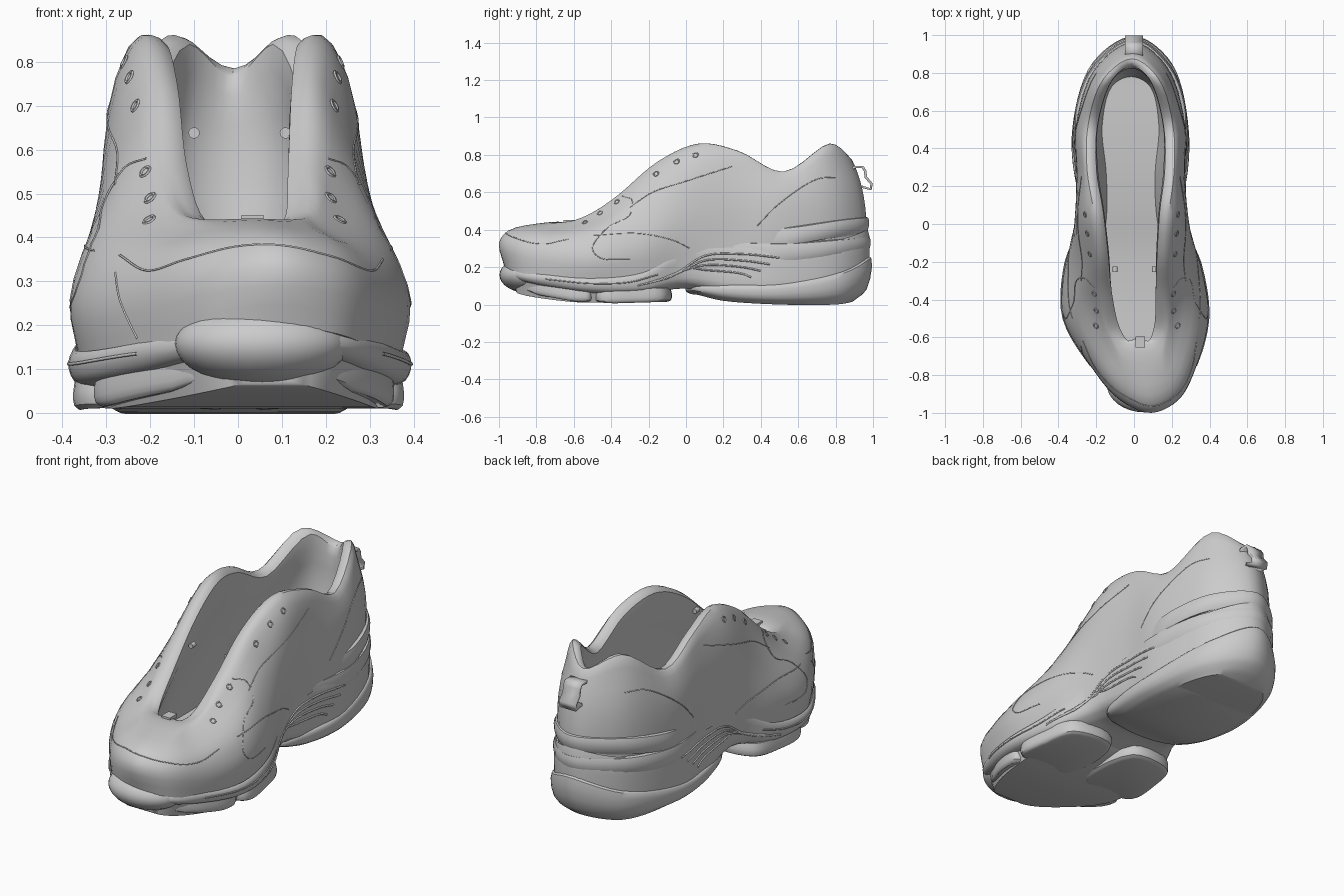
import bpy, bmesh, math
from mathutils import Vector as V
from mathutils.bvhtree import BVHTree

if "Cube" in bpy.data.objects:
    bpy.data.objects.remove(bpy.data.objects["Cube"])

# Plan centre line of the foot, and underside height of the forefoot
CENTRE = [(-1, .09), (-.8, .06), (-.6, .02), (-.4, 0), (0, -.012), (.4, -.02), (.8, -.015), (.98, 0)]
UNDER = [(-.95, .1), (-.8, .05), (-.6, .018), (-.4, .006), (-.1, .014)]


def lerp_table(table, y):
    for (a, p), (b, q) in zip(table, table[1:]):
        if y <= b:
            return p + (q - p) * max(0, (y - a) / (b - a))
    return table[-1][1]


def spline(pts, closed, n):
    """Centripetal Catmull-Rom through pts, n steps per span."""
    m, out = len(pts), []
    for i in range(m if closed else m - 1):
        if closed:
            p = [pts[(i + k) % m] for k in (-1, 0, 1, 2)]
        else:
            b, c = pts[i], pts[i + 1]
            p = [pts[i - 1] if i else b * 2 - c, b, c, pts[i + 2] if i + 2 < m else c * 2 - b]
        t = [0]
        for a, b in zip(p, p[1:]):
            t.append(t[-1] + max((b - a).length, 1e-6) ** .5)
        for s in range(n):
            u = t[1] + (t[2] - t[1]) * s / n
            q = p
            for lev in (1, 2):
                q = [q[k] + (q[k + 1] - q[k]) * ((u - t[k]) / (t[k + lev] - t[k])) for k in range(4 - lev)]
            out.append(q[0] + (q[1] - q[0]) * ((u - t[1]) / (t[2] - t[1])))
    return out if closed else out + [pts[-1]]


def ring(keys, closed=True, n=5):
    """Keys are (y, half width, z) from toe to heel; mirrored about the centre line."""
    right = [V((lerp_table(CENTRE, y) + w, y, z)) for y, w, z in keys]
    left = [V((lerp_table(CENTRE, y) - w, y, z)) for y, w, z in reversed(keys) if w > 0]
    return spline(right + left, closed, n)


def inset(keys, dw, dy, dz):
    last = len(keys) - 1
    return [(y + (dy if i == 0 else -dy if i == last else 0), max(0, w - dw), z + dz)
            for i, (y, w, z) in enumerate(keys)]


def activate(ob):
    bpy.ops.object.select_all(action='DESELECT')
    ob.select_set(True)
    bpy.context.view_layer.objects.active = ob


def mesh_object(name, verts, faces):
    me = bpy.data.meshes.new(name)
    me.from_pydata([tuple(v) for v in verts], [], faces)
    bm = bmesh.new()
    bm.from_mesh(me)
    bmesh.ops.recalc_face_normals(bm, faces=bm.faces)
    bm.to_mesh(me)
    bm.free()
    ob = bpy.data.objects.new(name, me)
    bpy.context.collection.objects.link(ob)
    activate(ob)
    bpy.ops.object.shade_smooth_by_angle(angle=math.radians(35))
    return ob


def loft(name, rings, closed=True, sub=3):
    """Skin a stack of rings; closed rings get end caps."""
    rings = list(zip(*[spline(list(col), False, sub) for col in zip(*rings)]))
    n, faces = len(rings[0]), []
    for r in range(len(rings) - 1):
        for i in range(n if closed else n - 1):
            j = (i + 1) % n
            faces.append((r * n + i, r * n + j, (r + 1) * n + j, (r + 1) * n + i))
    for start in (0, (len(rings) - 1) * n) if closed else ():
        for i in range((n + 1) // 2):
            f = list(dict.fromkeys([i, i + 1, n - 1 - i, (n - i) % n]))
            if len(f) > 2:
                faces.append(tuple(start + k for k in f))
    verts = [v for r in rings for v in r]
    mesh_object(name, verts, faces)
    return BVHTree.FromPolygons(verts, faces)


# Upper: outside wall, padded rim, lining and insole in one skin
base = [(-.97, 0, .2), (-.92, .15, .18), (-.75, .27, .14), (-.5, .36, .12), (-.25, .35, .14),
        (0, .285, .18), (.25, .27, .2), (.5, .27, .2), (.8, .19, .2), (.93, 0, .2)]
wide = [(-1, 0, .33), (-.93, .155, .31), (-.75, .28, .27), (-.5, .383, .25), (-.25, .365, .28),
        (0, .3, .32), (.25, .28, .35), (.5, .29, .37), (.82, .195, .38), (.965, 0, .38)]
waist = [(-.95, 0, .395), (-.88, .14, .38), (-.72, .25, .36), (-.48, .335, .38), (-.22, .32, .45),
         (.02, .3, .52), (.27, .285, .55), (.52, .285, .55), (.82, .19, .58), (.95, 0, .58)]
upper_edge = [(-.8, 0, .432), (-.77, .1, .425), (-.66, .155, .425), (-.44, .225, .485), (-.18, .245, .65),
              (.05, .265, .76), (.28, .26, .73), (.53, .26, .65), (.78, .175, .76), (.915, 0, .71)]
rim = [(-.64, 0, .44), (-.62, .1, .44), (-.55, .14, .46), (-.37, .165, .58), (-.15, .18, .765),
       (.07, .2, .86), (.28, .23, .82), (.52, .225, .71), (.77, .145, .86), (.86, .05, .79), (.875, 0, .785)]
rim = rim[:9] + [rim[10]]
lining = [(-.66, 0, .38), (-.63, .09, .37), (-.55, .12, .36), (-.37, .15, .4), (-.15, .155, .48),
          (.07, .17, .55), (.28, .185, .55), (.52, .19, .53), (.77, .12, .58), (.82, 0, .58)]
floor = [(-.8, 0, .24), (-.76, .1, .24), (-.62, .16, .235), (-.4, .18, .23), (-.15, .16, .24),
         (.07, .13, .27), (.28, .13, .29), (.52, .15, .3), (.73, .1, .3), (.78, 0, .3)]
upper = loft('upper', [ring(k) for k in (base, wide, waist, upper_edge, rim,
                                         inset(rim, .05, .04, -.02), lining, floor)])

# Midsole
sole_low = [(-.9, 0, .125), (-.85, .13, .12), (-.7, .23, .085), (-.5, .32, .06), (-.25, .31, .055),
            (0, .2, .085), (.25, .22, .03), (.5, .25, .015), (.8, .17, .015), (.88, 0, .025)]
sole_mid = [(-.94, 0, .14), (-.89, .155, .13), (-.73, .27, .1), (-.5, .37, .075), (-.23, .355, .08),
            (0, .27, .12), (.25, .28, .08), (.5, .29, .06), (.82, .2, .08), (.96, 0, .1)]
sole_wide = [(-.97, 0, .17), (-.91, .16, .155), (-.75, .28, .135), (-.5, .385, .115), (-.23, .365, .13),
             (0, .285, .2), (.25, .285, .2), (.5, .3, .18), (.84, .2, .19), (.98, 0, .22)]
sole_top = [(-.965, 0, .21), (-.9, .15, .19), (-.75, .272, .16), (-.5, .37, .14), (-.23, .355, .17),
            (0, .292, .28), (.25, .283, .305), (.5, .293, .3), (.83, .198, .35), (.972, 0, .4)]
midsole = loft('midsole', [ring(k) for k in (sole_low, sole_mid, sole_wide, sole_top,
                                             inset(sole_top, .06, .06, -.13))])

# Heel outsole cup
loft('heel_outsole', [ring(k, n=7) for k in (
    [(.03, 0, .055), (.07, .15, .05), (.2, .23, .02), (.5, .25, 0), (.8, .17, 0), (.89, 0, .015)],
    [(0, 0, .07), (.04, .22, .075), (.2, .28, .05), (.5, .3, .035), (.84, .205, .06), (.965, 0, .08)],
    [(0, 0, .09), (.04, .22, .1), (.2, .285, .095), (.5, .305, .1), (.85, .205, .17), (.99, 0, .25)],
    [(.03, 0, .1), (.07, .2, .11), (.2, .265, .11), (.5, .285, .115), (.83, .19, .18), (.955, 0, .26)])])

# Heel counter shells wrapping the back
for name, rows in (
        ('heel_counter_lower', [(.25, .274, .285), (.55, .295, .28), (.83, .204, .3), (.982, 0, .315)]),
        ('heel_counter_upper', [(.42, .28, .35), (.6, .288, .37), (.83, .2, .405), (.974, 0, .42)])):
    def shift(dy, dw, dz):
        return ring([(y + dy, max(0, w + dw) if w else 0, z + dz) for y, w, z in rows], False)
    loft(name, [shift(-.04, -.035, -.045), shift(-.015, 0, -.045), shift(.004, .006, 0),
                shift(0, 0, .045), shift(-.035, -.035, .05)], closed=False, sub=2)

# Forefoot tread pads
PADS = {'front': [(.03, -.9), (.12, -.88), (.26, -.73), (.34, -.56), (.33, -.51), (.05, -.51)],
        'rear': [(.05, -.47), (.33, -.48), (.37, -.44), (.365, -.28), (.31, -.11), (.07, -.1)]}
for part, pts in PADS.items():
    for side, s in (('left', -1), ('right', 1)):
        outline = spline([V((lerp_table(CENTRE, y) + s * x, y, 0)) for x, y in pts], True, 5)
        mid = sum(outline, V()) / len(outline)
        loft(f'{part}_tread_{side}',
             [[V((*(mid + (p - mid) * k).xy, lerp_table(UNDER, p.y) + dz)) for p in outline]
              for k, dz in ((.88, 0), (.98, .01), (1, .04), (.96, .075))], sub=2)

# Toe bumper
bpy.ops.mesh.primitive_uv_sphere_add(segments=32, ring_count=16, location=(.055, -.845, .158))
bpy.context.object.name = 'toe_bumper'
bpy.context.object.scale = (.2, .152, .096)
bpy.ops.object.shade_smooth_by_angle(angle=math.radians(35))


# Seams and ridges laid on the surface
def tube(name, pts, radius):
    cu = bpy.data.curves.new(name, 'CURVE')
    cu.dimensions, cu.bevel_depth, cu.bevel_resolution = '3D', radius, 1
    sp = cu.splines.new('POLY')
    sp.points.add(len(pts) - 1)
    for p, co in zip(sp.points, pts):
        p.co = (*co, 1)
    ob = bpy.data.objects.new(name, cu)
    bpy.context.collection.objects.link(ob)
    activate(ob)
    bpy.ops.object.convert(target='MESH')


def side_line(name, tree, path, radius=.0025):
    for side, s in (('left', -1), ('right', 1)):
        hits = [tree.ray_cast(V((s, p.y, p.z)), V((-s, 0, 0)))[0]
                for p in spline([V((0, y, z)) for y, z in path], False, 8)]
        tube(f'{name}_{side}', [h for h in hits if h and h.x * s > 0], radius)


def front_line(name, path, radius=.0025):
    hits = [upper.ray_cast(V((p.x, -2, p.z)), V((0, 1, 0)))[0]
            for p in spline([V((x, 0, z)) for x, z in path], False, 8)]
    tube(name, [h for h in hits if h and h.y < -.3], radius)


side_line('eyestay_seam', upper, [(-.34, .58), (-.29, .56), (-.3, .48), (-.42, .41), (-.5, .3), (-.46, .25), (-.3, .24)])
side_line('vamp_seam', upper, [(-.5, .37), (-.25, .38), (-.06, .34), (.02, .3)])
side_line('collar_seam', upper, [(-.3, .52), (-.18, .6), (0, .66), (.25, .74)])
side_line('quarter_seam', upper, [(.38, .42), (.5, .54), (.7, .67), (.8, .68)])
for k in range(4):
    side_line(f'arch_ridge_{k + 1}', midsole,
              [(-.26 + .05 * k, .1 + .012 * k), (-.08 + .03 * k, .15 + .015 * k),
               (.1, .26 - .025 * k), (.3, .27 - .035 * k), (.5 - .05 * k, .25 - .035 * k)], .005)
side_line('welt_ridge', midsole, [(-.75, .135), (-.5, .112), (-.3, .12), (-.15, .16)], .004)
front_line('toe_cap_seam', [(-.27, .36), (-.21, .325), (-.12, .35), (0, .38), (.1, .382), (.22, .355), (.31, .325), (.33, .35)])
front_line('toe_panel_seam_left', [(-.28, .32), (-.27, .26), (-.245, .2), (-.23, .17)])

# Eyelets
for i, (y, z) in enumerate([(-.54, .44), (-.46, .49), (-.37, .55), (-.16, .7), (-.05, .765), (.05, .8)]):
    for side, s in (('left', -1), ('right', 1)):
        hit, nor = upper.ray_cast(V((s, y, z)), V((-s, 0, 0)))[:2]
        nor = nor if nor.x * s > 0 else -nor
        bpy.ops.mesh.primitive_torus_add(major_radius=.013, minor_radius=.004, major_segments=14, minor_segments=6,
                                         location=hit, rotation=nor.to_track_quat('Z', 'Y').to_euler())
        bpy.context.object.name = f'eyelet_{side}_{i + 1}'

# Small lace studs inside the throat and the tongue stub
for side, x in (('left', -.1), ('right', .108)):
    bpy.ops.mesh.primitive_cylinder_add(vertices=12, radius=.013, depth=.03, location=(x, -.24, .638), rotation=(math.pi / 2, 0, 0))
    bpy.context.object.name = f'lace_stud_{side}'
bpy.ops.mesh.primitive_cube_add(size=1, location=(.033, -.625, .442))
bpy.context.object.name = 'tongue_stub'
bpy.context.object.scale = (.05, .06, .018)

# Heel pull loop
loop = [(.88, .715), (.9, .735), (.945, .735), (.957, .715), (.962, .68), (.992, .645), (.988, .617), (.94, .63)]
verts = [V((x, y, z)) for y, z in loop for x in (-.048, .048)]
pull = mesh_object('heel_pull_loop', verts, [(2 * i, 2 * i + 1, 2 * i + 3, 2 * i + 2) for i in range(len(loop) - 1)])
solid = pull.modifiers.new('thickness', 'SOLIDIFY')
solid.thickness, solid.offset = .014, 0
